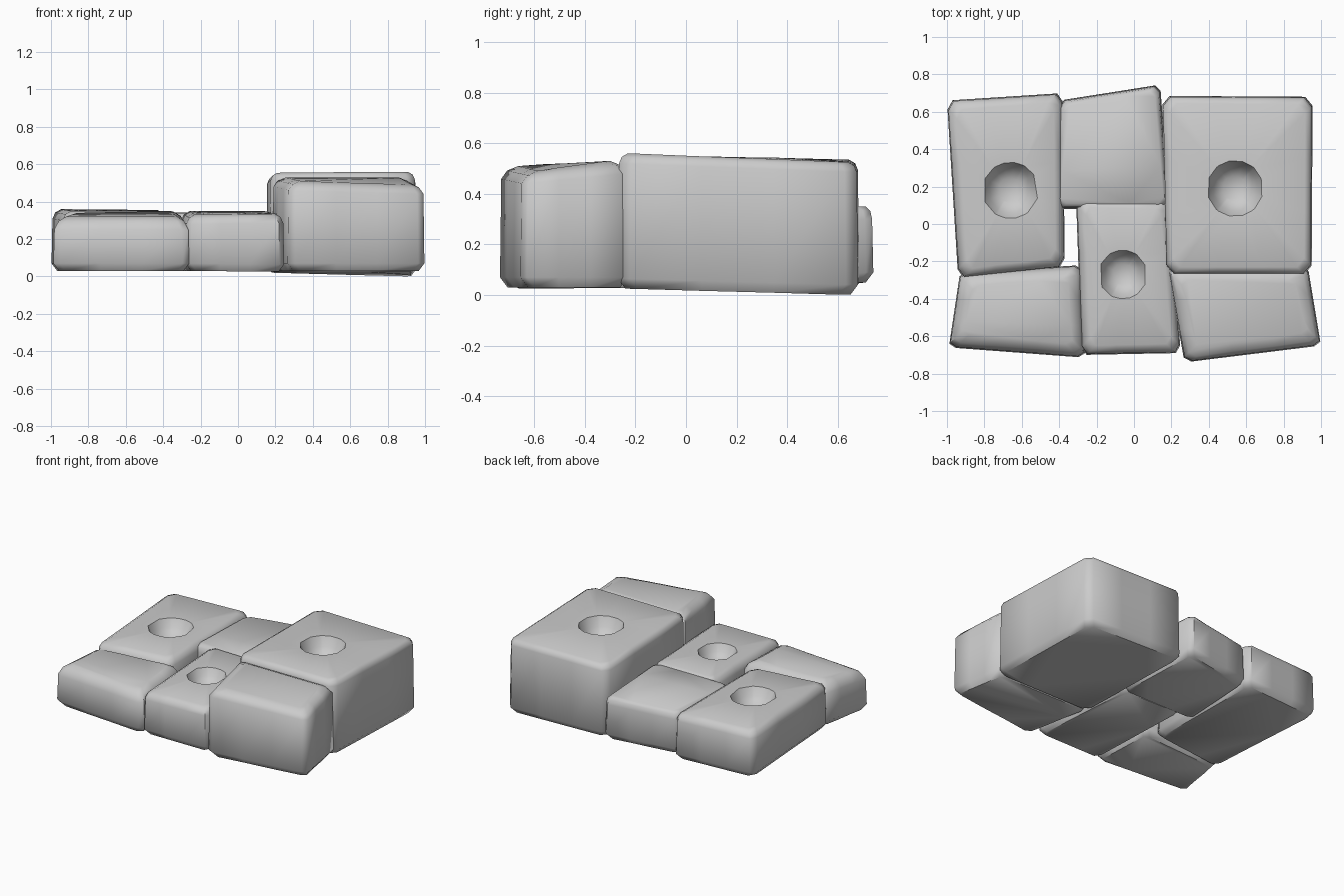
import bpy, bmesh, math
from mathutils import Vector

if "Cube" in bpy.data.objects:
    bpy.data.objects.remove(bpy.data.objects["Cube"])


def block(name, corners, bottom, top, inset=0.05, drop=0.05, dimple=None):
    """Rounded stone from four counter-clockwise corners, with corner heights
    and an optional bowl (x, y, radius, depth) pressed into the top."""
    bm = bmesh.new()
    c = sum((Vector(p) for p in corners), Vector((0, 0))) / 4

    # Outline with clipped corners, carrying the interpolated heights
    outline = []
    for i in range(4):
        j = (i + 1) % 4
        a, b = Vector(corners[i]), Vector(corners[j])
        for t in (0.05, 0.35, 0.65, 0.95):
            outline.append((a.lerp(b, t),
                            bottom[i] + (bottom[j] - bottom[i]) * t,
                            top[i] + (top[j] - top[i]) * t))

    def ring(shrink, height):
        verts = []
        for p, z0, z1 in outline:
            d = p - c
            q = p - Vector((math.copysign(min(shrink, abs(d.x)), d.x),
                            math.copysign(min(shrink, abs(d.y)), d.y)))
            if abs(d.x) < 0.16:
                q.x = p.x
            if abs(d.y) < 0.16:
                q.y = p.y
            verts.append(bm.verts.new((q.x, q.y, height(z0, z1))))
        return verts

    rings = [ring(0.03, lambda a, b: a),
             ring(0.0, lambda a, b: a + 0.04),
             ring(0.005, lambda a, b: b - drop),
             ring(inset * 0.4, lambda a, b: b - drop * 0.35),
             ring(inset, lambda a, b: b)]

    # Bowl rings follow the direction of each outline point
    if dimple:
        x, y, r, depth = dimple
        d = Vector((x, y))
        z = sum(top) / 4
        for k, dz in ((1.0, 0.0), (0.8, 0.55), (0.45, 1.0)):
            verts = []
            for p, _, _ in outline:
                q = d + (p - d).normalized() * r * k
                verts.append(bm.verts.new((q.x, q.y, z - depth * dz)))
            rings.append(verts)

    n = len(outline)
    for lo, hi in zip(rings, rings[1:]):
        for i in range(n):
            j = (i + 1) % n
            bm.faces.new((lo[i], lo[j], hi[j], hi[i]))
    bm.faces.new(rings[0][::-1])
    bm.faces.new(rings[-1])
    bmesh.ops.recalc_face_normals(bm, faces=bm.faces)

    mesh = bpy.data.meshes.new(name)
    bm.to_mesh(mesh)
    bm.free()
    obj = bpy.data.objects.new(name, mesh)
    bpy.context.collection.objects.link(obj)
    bpy.ops.object.select_all(action='DESELECT')
    obj.select_set(True)
    bpy.context.view_layer.objects.active = obj
    bpy.ops.object.shade_smooth_by_angle(angle=math.radians(50))
    return obj


# Corner order: front left, front right, back right, back left

# Low left column
block("left_back_block",
      [(-0.94, -0.29), (-0.37, -0.23), (-0.38, 0.70), (-1.0, 0.66)],
      [0.03] * 4, [0.35, 0.35, 0.355, 0.36], dimple=(-0.66, 0.18, 0.15, 0.10))
block("left_front_block",
      [(-0.99, -0.66), (-0.26, -0.715), (-0.28, -0.22), (-0.93, -0.26)],
      [0.03] * 4, [0.32, 0.32, 0.35, 0.34], inset=0.07, drop=0.07)

# Low middle column
block("middle_back_block",
      [(-0.42, 0.08), (0.19, 0.08), (0.14, 0.745), (-0.40, 0.66)],
      [0.03, 0.03, 0.05, 0.04], [0.34, 0.34, 0.35, 0.34], inset=0.03)
block("middle_front_block",
      [(-0.28, -0.70), (0.25, -0.69), (0.19, 0.13), (-0.31, 0.14)],
      [0.03, 0.025, 0.03, 0.03], [0.33, 0.335, 0.35, 0.35],
      dimple=(-0.06, -0.27, 0.13, 0.09))

# Tall right column
block("right_back_block",
      [(0.17, -0.27), (0.95, -0.27), (0.955, 0.68), (0.15, 0.685)],
      [0.025, 0.025, 0.0, 0.02], [0.555, 0.56, 0.525, 0.535],
      inset=0.04, drop=0.04, dimple=(0.54, 0.19, 0.15, 0.12))
block("right_front_block",
      [(0.27, -0.74), (1.0, -0.65), (0.93, -0.23), (0.18, -0.23)],
      [0.03] * 4, [0.51, 0.49, 0.53, 0.53], inset=0.07, drop=0.05)
